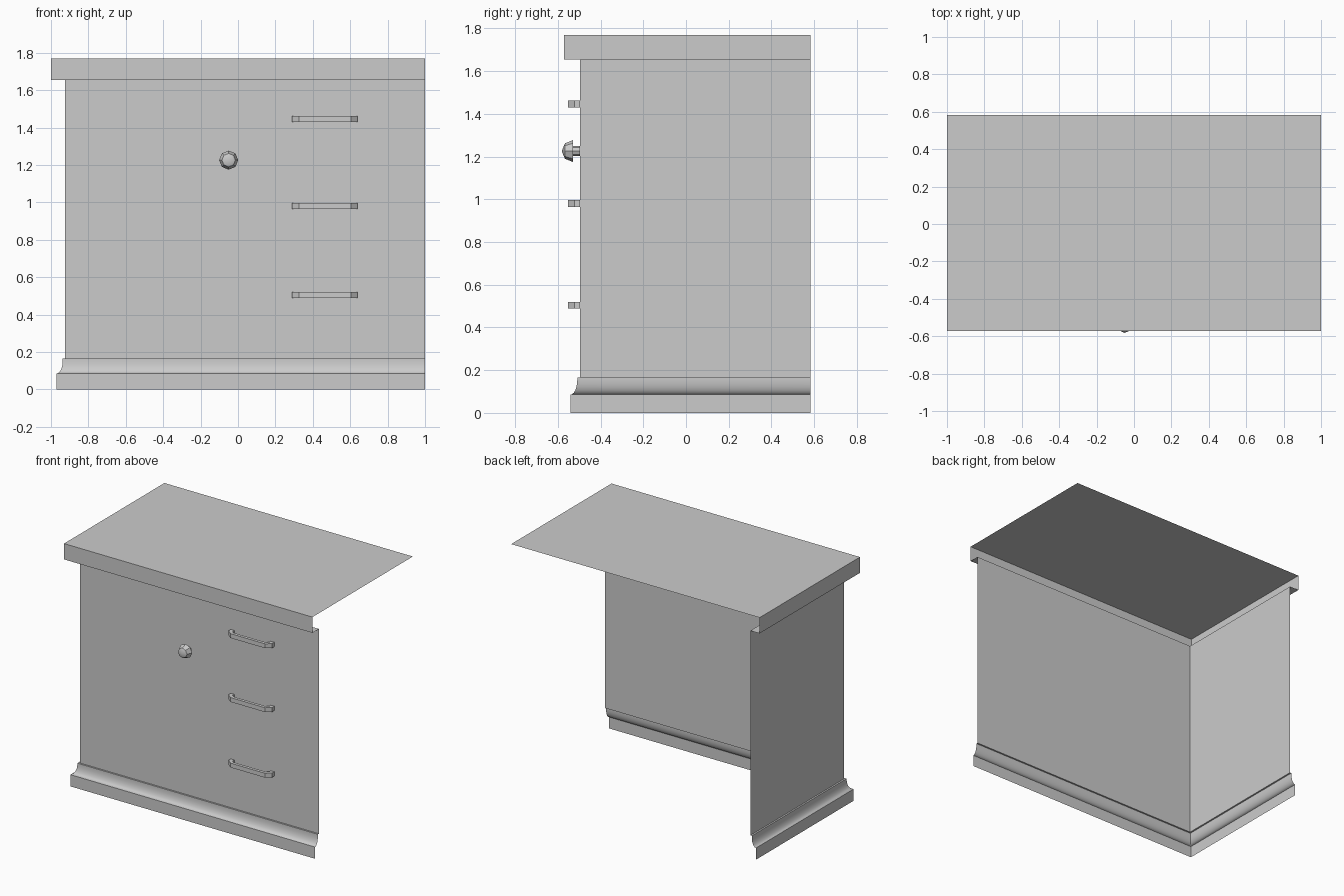
import bpy, bmesh, math

if "Cube" in bpy.data.objects:
    bpy.data.objects.remove(bpy.data.objects["Cube"])

LEFT, FRONT = -0.925, -0.497    # panel planes
RIGHT, BACK = 1.0, 0.582        # open ends of the shell
TOP = 1.77


def finish(name, bm, smooth=False, recalc=True):
    if recalc:
        bmesh.ops.recalc_face_normals(bm, faces=bm.faces)
    mesh = bpy.data.meshes.new(name)
    bm.to_mesh(mesh)
    bm.free()
    ob = bpy.data.objects.new(name, mesh)
    bpy.context.collection.objects.link(ob)
    if smooth:
        bpy.ops.object.select_all(action='DESELECT')
        ob.select_set(True)
        bpy.context.view_layer.objects.active = ob
        bpy.ops.object.shade_smooth_by_angle(angle=math.radians(35))
    return ob


def mitred_strip(bm, profile):
    """Sweep (offset, z) points, bottom to top, round the front-left corner."""
    rows = [[bm.verts.new(p) for p in ((LEFT - o, BACK, z),
                                       (LEFT - o, FRONT - o, z),
                                       (RIGHT, FRONT - o, z))]
            for o, z in profile]
    for a, b in zip(rows, rows[1:]):
        for i in range(2):
            bm.faces.new((a[i], a[i + 1], b[i + 1], b[i]))
    return rows


# front and left panels, open at the back and right
bm = bmesh.new()
mitred_strip(bm, [(0, 0.165), (0, 1.655)])
finish("cabinet_panels", bm, recalc=False)

# skirting with a concave cove
cove = [(0.012 + 0.033 * (1 - math.sin(t)), 0.085 + 0.07 * (1 - math.cos(t)))
        for t in (math.pi / 2 * i / 6 for i in range(7))]
bm = bmesh.new()
mitred_strip(bm, [(0.045, 0)] + cove + [(0.012, 0.165), (0, 0.165)])
finish("base_moulding", bm, smooth=True, recalc=False)

# worktop sheet with front and left lips
bm = bmesh.new()
rows = mitred_strip(bm, [(0, 1.655), (0.075, 1.655), (0.075, TOP)])
corner = bm.verts.new((RIGHT, BACK, TOP))
bm.faces.new((rows[-1][0], rows[-1][1], rows[-1][2], corner))
finish("worktop", bm, recalc=False)

# three bow handles
outline = [(0.175, FRONT), (0.175, -0.523), (0.14, -0.552)]
inner = [(0.13, -0.53), (0.147, -0.515), (0.147, FRONT)]
half = list(zip(outline, reversed(inner)))
pairs = half + [((-o[0], o[1]), (-i[0], i[1])) for o, i in reversed(half)]
for n, z in enumerate((0.504, 0.981, 1.446)):
    bm = bmesh.new()
    rings = [[bm.verts.new((0.465 + p[0], p[1], z + dz))
              for p, dz in ((o, -0.016), (o, 0.016), (i, 0.016), (i, -0.016))]
             for o, i in pairs]
    for a, b in zip(rings, rings[1:]):
        for k in range(4):
            m = (k + 1) % 4
            bm.faces.new((a[k], a[m], b[m], b[k]))
    bm.faces.new(rings[0])
    bm.faces.new(rings[-1])
    finish(f"drawer_handle_{n + 1}", bm)

# eight-sided door knob, turned about the y axis
bm = bmesh.new()
rings = []
for r, y in ((0.024, FRONT), (0.024, -0.534), (0.051, -0.53), (0.036, -0.567)):
    rings.append([bm.verts.new((-0.05 + r * math.cos(math.pi / 4 * k), y,
                                1.226 + r * math.sin(math.pi / 4 * k)))
                  for k in range(8)])
tip = bm.verts.new((-0.05, -0.582, 1.226))
for k in range(8):
    m = (k + 1) % 8
    for a, b in zip(rings, rings[1:]):
        bm.faces.new((a[k], a[m], b[m], b[k]))
    bm.faces.new((rings[-1][k], rings[-1][m], tip))
bm.faces.new(rings[0])
knob = finish("door_knob", bm, smooth=True)
bpy.ops.object.shade_smooth_by_angle(angle=math.radians(60))
